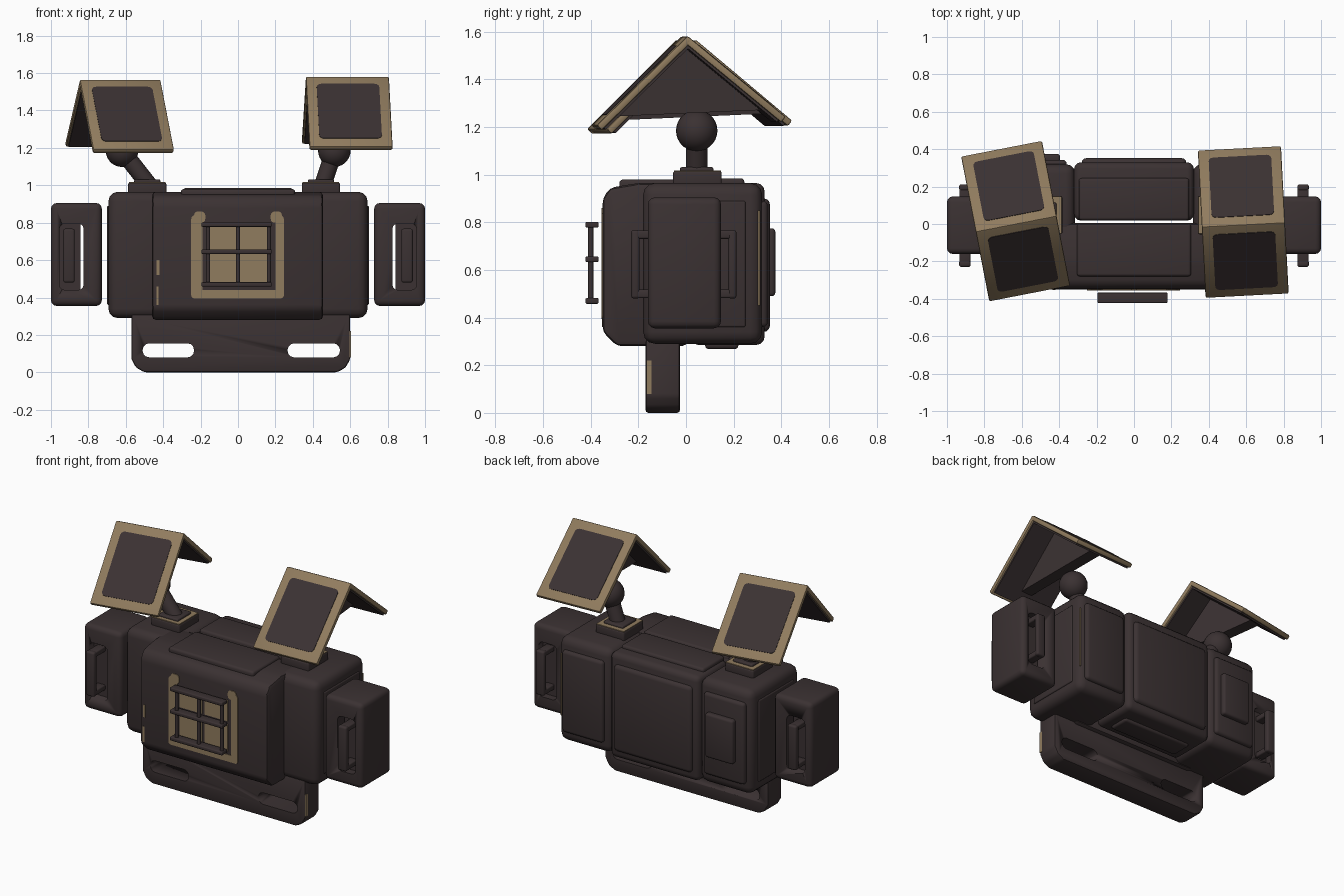
import bpy, bmesh
from math import radians, pi
from mathutils import Matrix, Vector

cube = bpy.data.objects.get("Cube")
if cube:
    bpy.data.objects.remove(cube, do_unlink=True)


def material(name, color):
    m = bpy.data.materials.new(name)
    m.use_nodes = True
    m.diffuse_color = (*color, 1)
    bsdf = m.node_tree.nodes["Principled BSDF"]
    bsdf.inputs["Base Color"].default_value = (*color, 1)
    bsdf.inputs["Roughness"].default_value = 0.7
    return m


DARK = material("dark brown metal", (0.043, 0.031, 0.032))
TAN = material("worn tan", (0.28, 0.20, 0.112))


def finish(name, bm, mat, matrix=None):
    bmesh.ops.recalc_face_normals(bm, faces=bm.faces)
    mesh = bpy.data.meshes.new(name)
    bm.to_mesh(mesh)
    bm.free()
    mesh.materials.append(mat)
    ob = bpy.data.objects.new(name, mesh)
    bpy.context.collection.objects.link(ob)
    if matrix is not None:
        ob.matrix_world = matrix
    bpy.ops.object.select_all(action="DESELECT")
    bpy.context.view_layer.objects.active = ob
    ob.select_set(True)
    bpy.ops.object.shade_smooth_by_angle(angle=radians(35))
    return ob


def box(name, xs, ys, zs, mat=DARK, bevel=0.0, axis=None, segments=3, matrix=None):
    """Box from ranges; bevels all edges, or only those along one axis."""
    bm = bmesh.new()
    bmesh.ops.create_cube(bm, size=1)
    spans = (xs, ys, zs)
    for v in bm.verts:
        v.co = [s[0] if c < 0 else s[1] for c, s in zip(v.co, spans)]
    if bevel:
        edges = [e for e in bm.edges if axis is None
                 or abs((e.verts[0].co - e.verts[1].co).normalized()[axis]) > 0.9]
        bmesh.ops.bevel(bm, geom=edges, offset=bevel, segments=segments,
                        profile=0.5, affect="EDGES", clamp_overlap=True)
    return finish(name, bm, mat, matrix)


def prism(name, outline, lo, hi, axis, mat=DARK, bevel=0.0, matrix=None):
    """Extrude a 2D outline along x (axis 0) or y (axis 1)."""
    bm = bmesh.new()
    place = lambda p, t: (t, p[0], p[1]) if axis == 0 else (p[0], t, p[1])
    face = bm.faces.new([bm.verts.new(place(p, lo)) for p in outline])
    ext = bmesh.ops.extrude_face_region(bm, geom=[face])
    for v in ext["geom"]:
        if isinstance(v, bmesh.types.BMVert):
            v.co[axis] = hi
    if bevel:
        bmesh.ops.bevel(bm, geom=bm.edges[:], offset=bevel, segments=2,
                        profile=0.5, affect="EDGES", clamp_overlap=True)
    return finish(name, bm, mat, matrix)


def rod(name, a, b, radius, mat=DARK):
    a, b = Vector(a), Vector(b)
    bm = bmesh.new()
    bmesh.ops.create_cone(bm, cap_ends=True, segments=20, radius1=radius,
                          radius2=radius, depth=(b - a).length)
    turn = (b - a).to_track_quat("Z", "Y").to_matrix().to_4x4()
    return finish(name, bm, mat, Matrix.Translation((a + b) / 2) @ turn)


def cut(target, cutter):
    cutter.hide_render = True
    mod = target.modifiers.new("cut", "BOOLEAN")
    mod.object, mod.solver = cutter, "EXACT"
    bpy.context.view_layer.objects.active = target
    bpy.ops.object.modifier_apply(modifier=mod.name)
    bpy.data.objects.remove(cutter, do_unlink=True)


# Main body: front block, rear block, side pods
side = [(-0.35, 0.34), (-0.29, 0.28), (0.005, 0.28), (0.005, 0.965),
        (-0.20, 0.965), (-0.32, 0.945), (-0.35, 0.90)]
prism("front_block", side, -0.46, 0.455, 1 - 1, bevel=0.022)
box("rear_block", (-0.32, 0.32), (0.018, 0.33), (0.285, 0.965), bevel=0.035)
box("front_top_slab", (-0.305, 0.305), (-0.28, 0.0), (0.93, 0.98), bevel=0.015)
box("rear_top_slab", (-0.295, 0.295), (0.02, 0.245), (0.93, 0.985), bevel=0.015)
box("rear_panel", (-0.28, 0.28), (0.28, 0.352), (0.34, 0.90), bevel=0.025)
box("rear_bottom_slab", (-0.25, 0.25), (0.08, 0.22), (0.268, 0.32), bevel=0.015)
for s, tag in ((1, "left"), (-1, "right")):
    mirror = lambda a, b: tuple(sorted((s * a, s * b)))
    box(tag + "_pod", mirror(0.315, 0.693), (-0.18, 0.32), (0.29, 0.965), bevel=0.05)
    box(tag + "_pod_back_panel", mirror(0.36, 0.655), (0.28, 0.343), (0.36, 0.89), bevel=0.02)
    box(tag + "_pod_side_panel", mirror(0.66, 0.70), (-0.11, 0.25), (0.36, 0.89), bevel=0.008)
box("rear_hatch", (-0.595, -0.395), (0.32, 0.375), (0.49, 0.775), bevel=0.015)

# Side tanks with through slots and grab handles
for s, tag in ((1, "left"), (-1, "right")):
    mirror = lambda a, b: tuple(sorted((s * a, s * b)))
    tank = box(tag + "_tank", mirror(0.728, 1.0), (-0.16, 0.147), (0.355, 0.905), bevel=0.03)
    cut(tank, box("slot_cutter", mirror(0.825, 0.955), (-0.5, 0.5), (0.44, 0.795),
                  bevel=0.03, axis=1))
    box(tag + "_tank_core", mirror(0.842, 0.97), (-0.11, 0.10), (0.42, 0.82))
    for name, base, tip in (("front", -0.10, -0.23), ("back", 0.09, 0.212)):
        d = 0.035 if tip < 0 else -0.035
        bar = tuple(sorted((tip, tip + d)))
        leg = tuple(sorted((base, tip + d / 2)))
        box(f"{tag}_{name}_handle", mirror(0.873, 0.935), bar, (0.48, 0.768), bevel=0.012)
        for z in (0.482, 0.731):
            box(f"{tag}_{name}_handle_leg", mirror(0.875, 0.933), leg, (z, z + 0.035), bevel=0.008)

# Skid with two long slots
skid = prism("skid", [(-0.57, 0.31), (-0.57, 0.07), (-0.545, 0.025), (-0.50, 0), (0.53, 0),
                      (0.575, 0.025), (0.60, 0.07), (0.60, 0.31)],
             -0.17, -0.025, 1, bevel=0.012)
for x0, x1 in ((-0.51, -0.235), (0.265, 0.545)):
    cut(skid, box("slot_cutter", (x0, x1), (-0.5, 0.5), (0.08, 0.155), bevel=0.035, axis=1))

# Window: painted surround, panes and the guard in front
FACE = (-0.355, -0.348)
for x0, x1 in ((-0.25, -0.19), (0.20, 0.245)):
    box("window_surround_side", (x0, x1), FACE, (0.395, 0.84), TAN, 0.02, 1)
for x0, x1 in ((-0.235, -0.175), (0.175, 0.235)):
    box("window_surround_top", (x0, x1), FACE, (0.80, 0.86), TAN, 0.02, 1)
box("window_surround_bottom", (-0.25, 0.245), FACE, (0.395, 0.44), TAN, 0.015, 1)
for x0, x1 in ((-0.17, -0.01), (0.01, 0.175)):
    for z0, z1 in ((0.46, 0.635), (0.655, 0.79)):
        box("window_pane", (x0, x1), FACE, (z0, z1), TAN)
for z in (0.47, 0.645, 0.79):
    box("guard_bar", (-0.195, 0.18), (-0.422, -0.367), (z - 0.012, z + 0.012), bevel=0.006)
for x in (-0.16, 0.0, 0.165):
    rod("guard_post", (x, -0.40, 0.465), (x, -0.40, 0.80), 0.011)


# Roof panels on ball-jointed masts
def panel_unit(tag, base_x, ball_x, centre, turn, width):
    box(tag + "_pedestal", (base_x - 0.102, base_x + 0.102), (-0.055, 0.15), (0.95, 1.015), bevel=0.01)
    box(tag + "_pedestal_trim", (base_x - 0.098, base_x + 0.098), (-0.051, 0.146), (1.013, 1.018), TAN)
    box(tag + "_pedestal_cap", (base_x - 0.07, base_x + 0.07), (-0.025, 0.115), (1.01, 1.032), bevel=0.008)
    rod(tag + "_mast", (base_x + 0.01, 0.045, 1.0), (ball_x, 0.045, 1.185), 0.046)
    bm = bmesh.new()
    bmesh.ops.create_uvsphere(bm, u_segments=24, v_segments=14, radius=0.087)
    finish(tag + "_ball_joint", bm, DARK, Matrix.Translation((ball_x, 0.045, 1.185)))
    frame = (Matrix.Translation(centre) @ Matrix.Rotation(radians(turn), 4, "Z")
             @ Matrix.Rotation(radians(2.5), 4, "X"))
    w, length = width / 2, 0.535
    for side_name, flip in (("front", 0), ("back", pi)):
        m = frame @ Matrix.Rotation(flip, 4, "Z") @ Matrix.Rotation(radians(42), 4, "X")
        name = f"{tag}_{side_name}_panel"
        box(name + "_frame", (-w, w), (-length, 0), (-0.03, 0), TAN, 0.008, segments=2, matrix=m)
        box(name + "_face", (0.055 - w, w - 0.055), (0.06 - length, -0.06),
            (-0.004, 0.003), DARK, 0.025, 2, matrix=m)
        box(name + "_lining", (0.012 - w, w - 0.012), (0.015 - length, -0.025),
            (-0.04, -0.028), DARK, matrix=m)
    prism(tag + "_panel_gusset", [(0, -0.03), (-0.33, -0.325), (0.33, -0.325)],
          -0.04, 0.04, 0, matrix=frame)


panel_unit("right", -0.485, -0.62, (-0.63, 0.0, 1.567), 11, 0.44)
panel_unit("left", 0.443, 0.515, (0.585, -0.005, 1.583), 3, 0.445)

# Chipped paint along exposed edges
for x0, x1, z0, z1 in ((-0.437, -0.425, 0.36, 0.46), (-0.435, -0.42, 0.52, 0.60)):
    box("front_chip", (x0, x1), (-0.353, -0.348), (z0, z1), TAN)
box("skid_chip", (0.596, 0.603), (-0.165, -0.145), (0.08, 0.22), TAN)
box("pod_chip", (0.676, 0.684), (0.302, 0.311), (0.45, 0.85), TAN)
